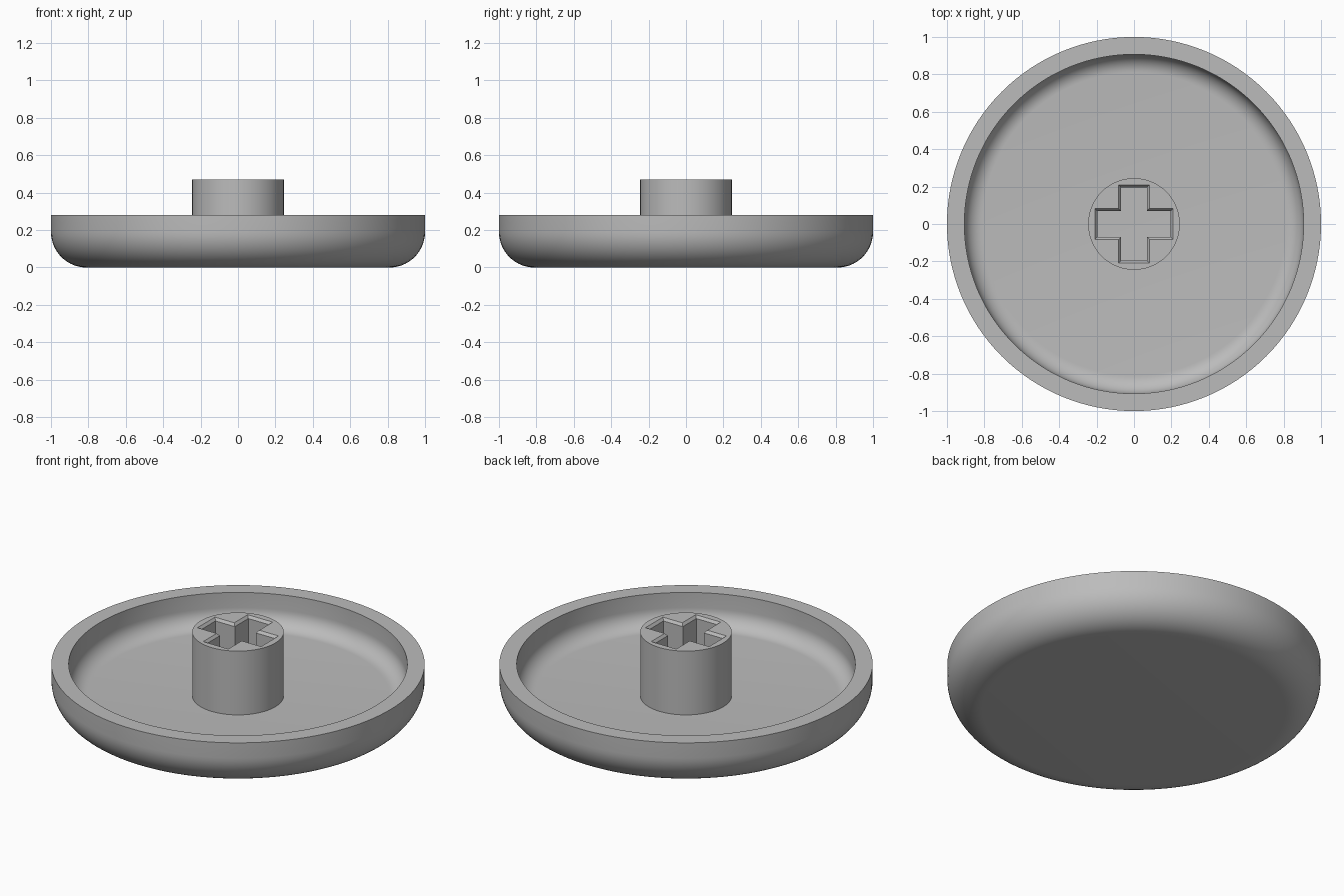
import bpy, bmesh
from math import sin, cos, pi, radians

cube = bpy.data.objects.get("Cube")
if cube:
    bpy.data.objects.remove(cube, do_unlink=True)

SEGMENTS = 128
RIM_Z, FLOOR_Z, POST_Z = 0.28, 0.093, 0.47
INNER_R, POST_R = 0.907, 0.245
FILLET = 0.19

grey = bpy.data.materials.new("plain grey")
grey.use_nodes = True
colour = (0.5, 0.5, 0.5, 1)
grey.diffuse_color = colour
grey.node_tree.nodes["Principled BSDF"].inputs["Base Color"].default_value = colour


def finish(name, bm):
    bmesh.ops.recalc_face_normals(bm, faces=bm.faces)
    mesh = bpy.data.meshes.new(name)
    bm.to_mesh(mesh)
    bm.free()
    mesh.materials.append(grey)
    obj = bpy.data.objects.new(name, mesh)
    bpy.context.collection.objects.link(obj)
    bpy.ops.object.select_all(action='DESELECT')
    obj.select_set(True)
    bpy.context.view_layer.objects.active = obj
    bpy.ops.object.shade_smooth_by_angle(angle=radians(30))


def ring(bm, points, z):
    return [bm.verts.new((x, y, z)) for x, y in points]


def bridge(bm, a, b):
    for i in range(len(a)):
        j = (i + 1) % len(a)
        bm.faces.new((a[i], a[j], b[j], b[i]))


def circle(r):
    return [(r * cos(2 * pi * i / SEGMENTS), r * sin(2 * pi * i / SEGMENTS))
            for i in range(SEGMENTS)]


def cross(reach, half):
    arm = [(reach, -half), (reach, half), (half, half)]
    points = []
    for _ in range(4):
        points += arm
        arm = [(-y, x) for x, y in arm]
    return points


def fillet(radius, steps):
    centre_r, centre_z = 1 - FILLET, FILLET
    return [(centre_r + radius * sin(pi / 2 * i / steps),
             centre_z - radius * cos(pi / 2 * i / steps)) for i in range(steps + 1)]


# Shallow dish: rounded underside, flat rim and filleted inside floor
bm = bmesh.new()
profile = fillet(FILLET, 14) + [(1, RIM_Z), (INNER_R, RIM_Z)]
profile += reversed(fillet(INNER_R - 1 + FILLET, 10))
rings = [ring(bm, circle(r), z) for r, z in profile]
for lower, upper in zip(rings, rings[1:]):
    bridge(bm, lower, upper)
bm.faces.new(rings[0])
bm.faces.new(rings[-1])
finish("dish", bm)

# Central post with a chamfered cross-shaped socket
bm = bmesh.new()
base = ring(bm, circle(POST_R), FLOOR_Z)
top = ring(bm, circle(POST_R), POST_Z)
mouth = ring(bm, cross(0.208, 0.082), POST_Z)
throat = ring(bm, cross(0.196, 0.07), POST_Z - 0.015)
bottom = ring(bm, cross(0.196, 0.07), FLOOR_Z)
bridge(bm, base, top)
bridge(bm, mouth, throat)
bridge(bm, throat, bottom)
edges = [bm.edges.get((loop[i - 1], loop[i]))
         for loop in (top, mouth) for i in range(len(loop))]
bmesh.ops.triangle_fill(bm, edges=edges, use_beauty=True)
# Underside, closing the post around the socket
edges = [bm.edges.get((loop[i - 1], loop[i]))
         for loop in (base, bottom) for i in range(len(loop))]
bmesh.ops.triangle_fill(bm, edges=edges, use_beauty=True)
finish("socket_post", bm)
